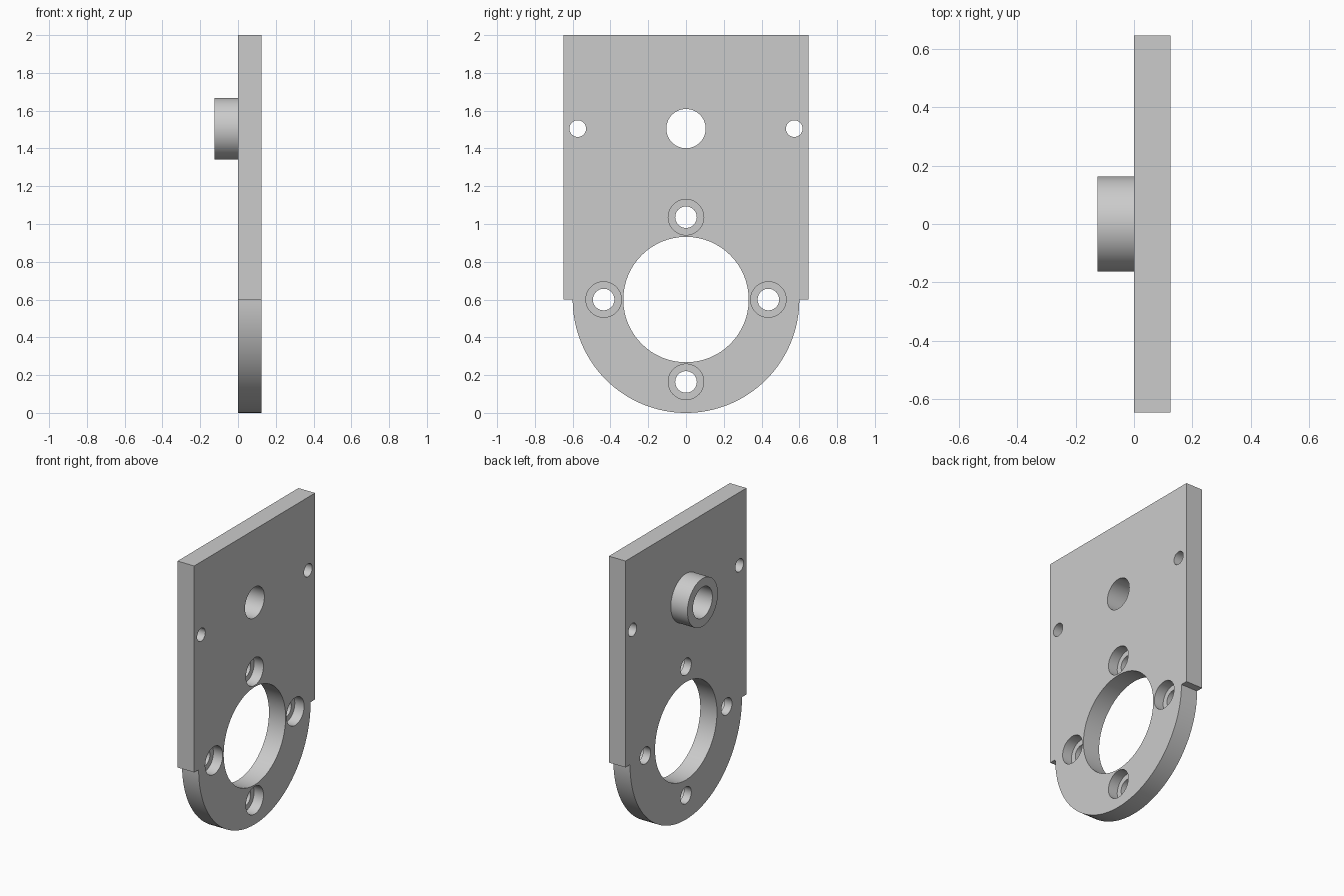
import bpy, bmesh, math

cube = bpy.data.objects.get("Cube")
if cube:
    bpy.data.objects.remove(cube)

THICK = 0.125       # plate thickness, also the boss length
RING_Z = 0.6        # centre height of the large opening
BORE_Z = 1.505      # centre height of the boss

grey = bpy.data.materials.new("light grey metal")
grey.use_nodes = True
grey.diffuse_color = (0.6, 0.6, 0.6, 1)
grey.node_tree.nodes["Principled BSDF"].inputs["Base Color"].default_value = (0.6, 0.6, 0.6, 1)


def prism(name, outline, x0, x1):
    """Extrude a (y, z) outline along x."""
    bm = bmesh.new()
    face = bm.faces.new([bm.verts.new((x0, y, z)) for y, z in outline])
    ext = bmesh.ops.extrude_face_region(bm, geom=[face])
    moved = [v for v in ext["geom"] if isinstance(v, bmesh.types.BMVert)]
    bmesh.ops.translate(bm, verts=moved, vec=(x1 - x0, 0, 0))
    bmesh.ops.recalc_face_normals(bm, faces=bm.faces)
    mesh = bpy.data.meshes.new(name)
    bm.to_mesh(mesh)
    bm.free()
    mesh.materials.append(grey)
    obj = bpy.data.objects.new(name, mesh)
    bpy.context.collection.objects.link(obj)
    return obj


def arc(y, z, r, start=0, sweep=math.tau, n=64):
    return [(y + r * math.cos(start + sweep * i / n),
             z + r * math.sin(start + sweep * i / n)) for i in range(n)]


def combine(target, tool, operation):
    mod = target.modifiers.new(tool.name, 'BOOLEAN')
    mod.operation, mod.solver, mod.object = operation, 'EXACT', tool
    bpy.context.view_layer.objects.active = target
    bpy.ops.object.modifier_apply(modifier=mod.name)
    bpy.data.objects.remove(tool)


def drill(y, z, r, x0=-0.3, x1=0.3):
    cutter = prism("hole_cutter", arc(y, z, r), x0, x1)
    cutter.hide_render = True
    combine(plate, cutter, 'DIFFERENCE')


# Plate: square top, small shoulders, half-round bottom
R, W = 0.6, 0.648
outline = arc(0, RING_Z, R, math.pi, math.pi) + [(R, RING_Z), (W, RING_Z), (W, 2), (-W, 2), (-W, RING_Z)]
plate = prism("mounting_plate", outline, 0, THICK)

# Raised boss on the -x face
combine(plate, prism("boss", arc(0, BORE_Z, 0.163), -THICK, THICK / 2), 'UNION')

# Boss bore, large opening and side pin holes
drill(0, BORE_Z, 0.104)
drill(0, RING_Z, 0.332)
for side in (-1, 1):
    drill(side * 0.573, BORE_Z, 0.044)

# Four counterbored screw holes around the large opening
for k in range(4):
    y = 0.436 * math.cos(k * math.pi / 2)
    z = RING_Z + 0.436 * math.sin(k * math.pi / 2)
    drill(y, z, 0.057)
    drill(y, z, 0.094, THICK - 0.07)

# Smooth round walls, sharp rims
bpy.ops.object.select_all(action='DESELECT')
plate.select_set(True)
bpy.context.view_layer.objects.active = plate
bpy.ops.object.shade_smooth_by_angle(angle=math.radians(30))
